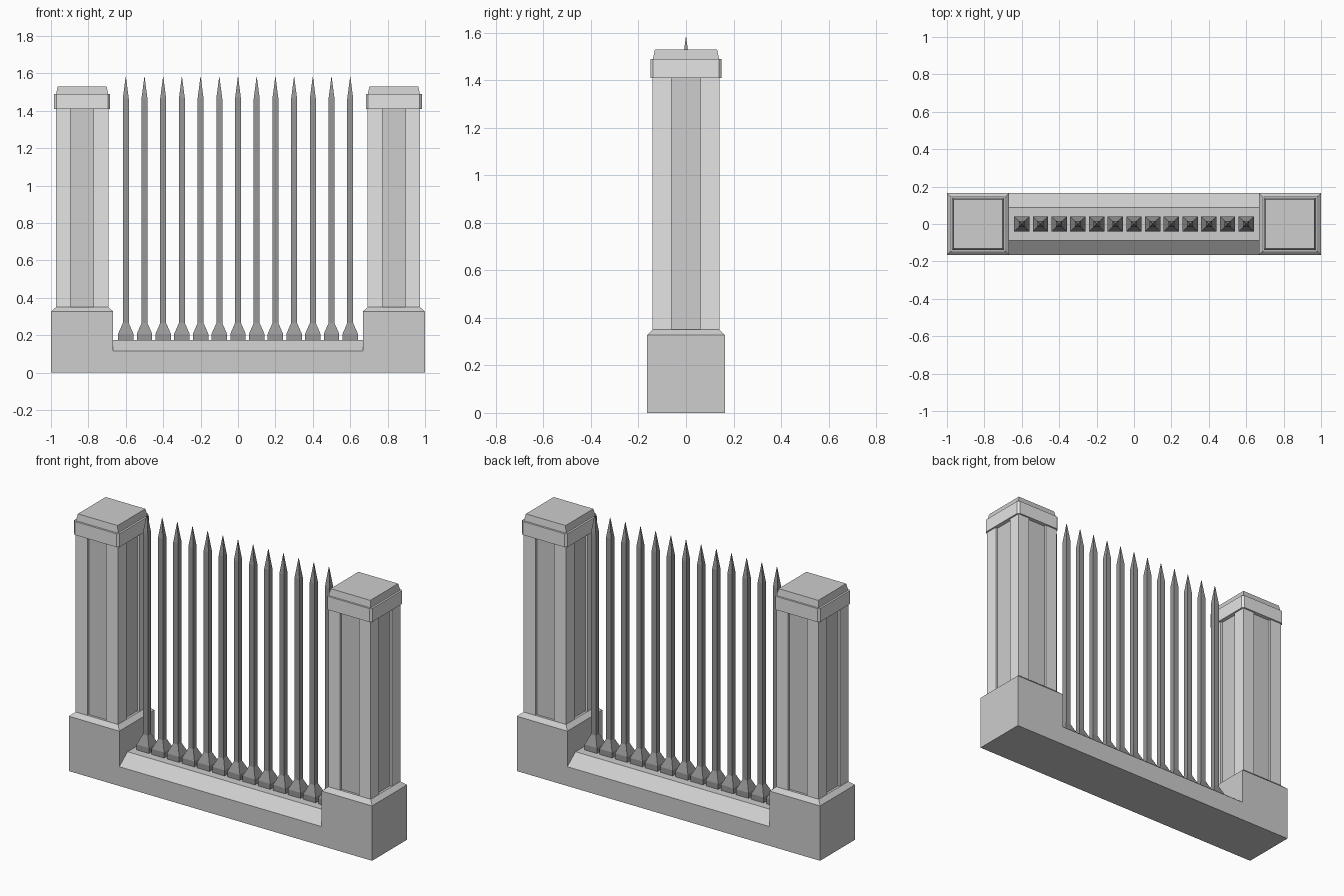
import bpy, bmesh

if "Cube" in bpy.data.objects:
    bpy.data.objects.remove(bpy.data.objects["Cube"])


def material(name, v):
    m = bpy.data.materials.new(name)
    m.diffuse_color = (v, v, v, 1)
    m.use_nodes = True
    m.node_tree.nodes["Principled BSDF"].inputs["Base Color"].default_value = m.diffuse_color
    return m


STONE = material("grey stone", 0.61)
LIGHT = material("light stone", 0.78)
IRON = material("dark iron", 0.31)


def finish(bm, name, mat):
    bmesh.ops.recalc_face_normals(bm, faces=bm.faces[:])
    me = bpy.data.meshes.new(name)
    bm.to_mesh(me)
    bm.free()
    me.materials.append(mat)
    ob = bpy.data.objects.new(name, me)
    bpy.context.collection.objects.link(ob)
    return ob


def loft(name, mat, cx, cy, levels, corner=0.0):
    """Stack of rectangles (z, half_x, half_y), optionally with cut corners."""
    bm = bmesh.new()
    rings = []
    for z, a, b in levels:
        if corner:
            c = corner
            pts = [(-a + c, -b), (a - c, -b), (a, -b + c), (a, b - c),
                   (a - c, b), (-a + c, b), (-a, b - c), (-a, -b + c)]
        else:
            pts = [(-a, -b), (a, -b), (a, b), (-a, b)]
        rings.append([bm.verts.new((cx + x, cy + y, z)) for x, y in pts])
    n = len(rings[0])
    for lo, hi in zip(rings, rings[1:]):
        for i in range(n):
            j = (i + 1) % n
            bm.faces.new((lo[i], lo[j], hi[j], hi[i]))
    bm.faces.new(rings[0][::-1])
    bm.faces.new(rings[-1])
    return finish(bm, name, mat)


# low wall with sloped shoulders between the plinths
loft("low_wall", STONE, 0, 0,
     [(0, 0.667, 0.165), (0.115, 0.667, 0.165)] +
     [(0.175, 0.667, 0.088)])

for side, cx in (("left", -0.8335), ("right", 0.8335)):
    # plinth with chamfered top
    loft(side + "_plinth", STONE, cx, 0,
         [(0, 0.1665, 0.165), (0.327, 0.1665, 0.165), (0.35, 0.14, 0.14)])
    # recessed column core
    loft(side + "_column_core", STONE, cx, 0,
         [(0.34, 0.126, 0.126), (1.42, 0.126, 0.126)])
    # raised corner posts
    for sx in (-1, 1):
        for sy in (-1, 1):
            loft(side + "_corner_post", LIGHT, cx + sx * 0.101, sy * 0.101,
                 [(0.345, 0.039, 0.039), (1.415, 0.039, 0.039)])
    # cap band and top slab
    loft(side + "_cap_band", LIGHT, cx, 0,
         [(1.41, 0.15, 0.15), (1.49, 0.15, 0.15)], corner=0.012)
    loft(side + "_cap_slab", STONE, cx, 0,
         [(1.48, 0.14, 0.14), (1.49, 0.139, 0.139), (1.53, 0.131, 0.131)])

# pointed iron pickets with flared feet
profile = [(0.17, 0.041), (0.208, 0.041), (0.265, 0.016),
           (1.465, 0.016), (1.582, 0.0008)]
for i in range(13):
    loft("picket", IRON, -0.6 + 0.1 * i, 0, [(z, r, r) for z, r in profile])
